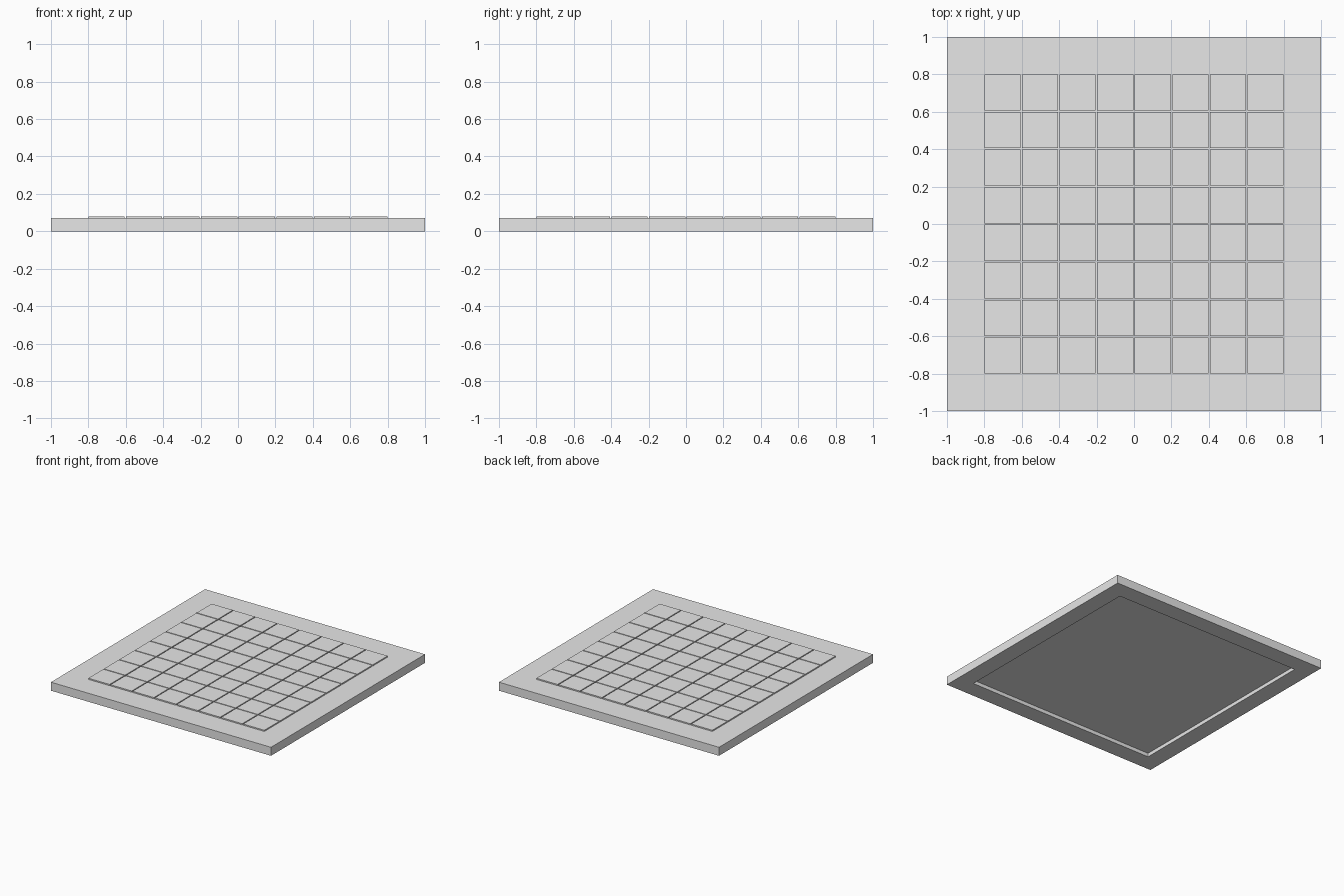
import bpy
import bmesh
from mathutils import Matrix, Vector

cube = bpy.data.objects.get("Cube")
if cube:
    bpy.data.objects.remove(cube, do_unlink=True)

BOARD_TOP = 0.07
TILE_TOP = 0.08
FIELD = 1.6       # width of the tiled field and of the recess below
RECESS = 0.03
COUNT = 8
GAP = 0.008

grey = bpy.data.materials.new("light grey")
grey.use_nodes = True
grey.diffuse_color = (0.8, 0.8, 0.8, 1)
grey.node_tree.nodes["Principled BSDF"].inputs["Base Color"].default_value = (0.8, 0.8, 0.8, 1)


def add_box(bm, x, y, size, low, high):
    """Square block between two heights; returns its bottom face."""
    matrix = Matrix.Translation((x, y, (low + high) / 2)) @ Matrix.Diagonal((size, size, high - low, 1))
    verts = bmesh.ops.create_cube(bm, size=1, matrix=matrix)["verts"]
    faces = {f for v in verts for f in v.link_faces}
    return min(faces, key=lambda f: f.calc_center_median().z)


def finish(bm, name):
    bm.normal_update()
    mesh = bpy.data.meshes.new(name)
    bm.to_mesh(mesh)
    bm.free()
    mesh.materials.append(grey)
    obj = bpy.data.objects.new(name, mesh)
    bpy.context.collection.objects.link(obj)
    return obj


# Board with a square recess in its underside
bm = bmesh.new()
bottom = add_box(bm, 0, 0, 2, 0, BOARD_TOP)
bm.normal_update()
bmesh.ops.inset_region(bm, faces=[bottom], thickness=(2 - FIELD) / 2)
recess = bmesh.ops.extrude_discrete_faces(bm, faces=[bottom])["faces"][0]
bmesh.ops.translate(bm, verts=recess.verts, vec=Vector((0, 0, RECESS)))
finish(bm, "board")

# Raised square tiles, open where they rest on the board
bm = bmesh.new()
tile = (FIELD - (COUNT - 1) * GAP) / COUNT
centres = [-FIELD / 2 + tile / 2 + i * (tile + GAP) for i in range(COUNT)]
hidden = [add_box(bm, x, y, tile, BOARD_TOP, TILE_TOP) for x in centres for y in centres]
bmesh.ops.delete(bm, geom=hidden, context="FACES_ONLY")
finish(bm, "tiles")
